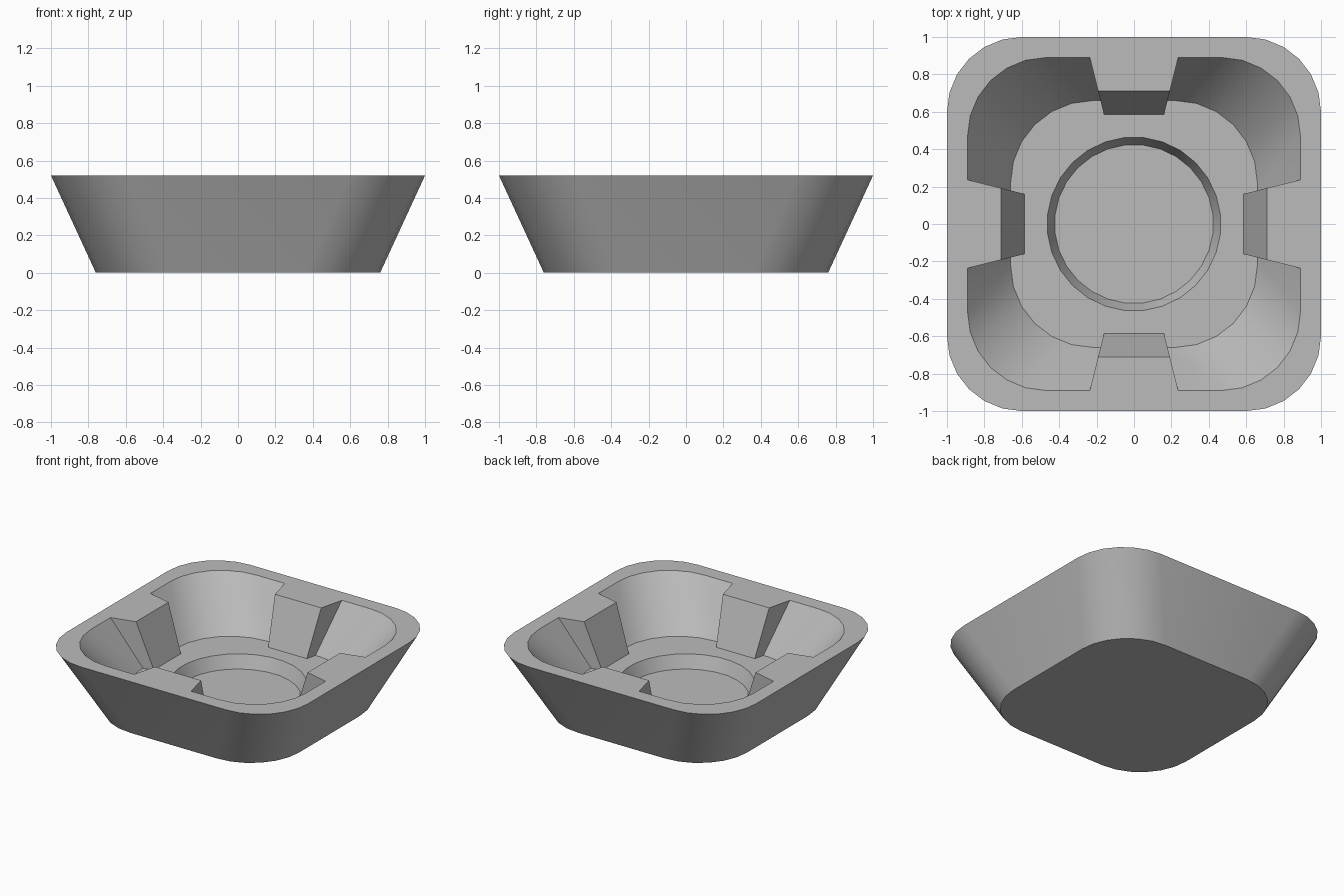
import bpy, bmesh, math

cube = bpy.data.objects.get("Cube")
if cube:
    bpy.data.objects.remove(cube, do_unlink=True)

HEIGHT, FLOOR, RECESS = 0.52, 0.18, 0.085
STEPS = 6                      # segments per rounded corner

grey = bpy.data.materials.new("plain grey")
grey.use_nodes = True
COLOUR = (0.5, 0.5, 0.5, 1)
grey.diffuse_color = COLOUR
grey.node_tree.nodes["Principled BSDF"].inputs["Base Color"].default_value = COLOUR


def rounded_square(half, radius, z):
    points = []
    for corner in range(4):
        mid = math.radians(45 + 90 * corner)
        reach = (half - radius) * math.sqrt(2)
        for i in range(STEPS + 1):
            a = math.radians(90 * corner + 90 * i / STEPS)
            points.append((reach * math.cos(mid) + radius * math.cos(a),
                           reach * math.sin(mid) + radius * math.sin(a), z))
    return points


def circle(radius, z):
    count = 4 * (STEPS + 1)
    angles = [math.tau * (i + 0.5) / count for i in range(count)]
    return [(radius * math.cos(a), radius * math.sin(a), z) for a in angles]


def loft(name, rings):
    """Skin a stack of equal-sized rings and close both ends."""
    bm = bmesh.new()
    loops = [[bm.verts.new(p) for p in ring] for ring in rings]
    for low, high in zip(loops, loops[1:]):
        for i in range(len(low)):
            j = (i + 1) % len(low)
            bm.faces.new((low[i], low[j], high[j], high[i]))
    bm.faces.new(loops[0])
    bm.faces.new(loops[-1])
    bmesh.ops.recalc_face_normals(bm, faces=bm.faces)
    mesh = bpy.data.meshes.new(name)
    bm.to_mesh(mesh)
    bm.free()
    mesh.materials.append(grey)
    obj = bpy.data.objects.new(name, mesh)
    bpy.context.collection.objects.link(obj)
    return obj


# Tray body: outer wall, rim, inner wall, floor and round recess
tray = loft("tray", [
    rounded_square(0.76, 0.4, 0),
    rounded_square(1.0, 0.4, HEIGHT),
    rounded_square(0.89, 0.42, HEIGHT),
    rounded_square(0.66, 0.44, FLOOR),
    circle(0.465, FLOOR),
    circle(0.425, RECESS),
])


# Four tapered tabs, one in the middle of each inner wall
def tab_ring(front, back, z):
    def width(y):
        return 0.16 + (y - 0.585) * 0.25
    return [(-width(front), front, z), (width(front), front, z),
            (width(back), back, z), (-width(back), back, z)]


tabs = []
for side in range(4):
    tab = loft("tab", [tab_ring(0.555, 0.72, 0.1), tab_ring(0.71, 0.93, HEIGHT)])
    tab.rotation_euler.z = math.radians(90 * side)
    tabs.append(tab)

# Merge the tabs into the tray
bpy.ops.object.select_all(action='DESELECT')
bpy.context.view_layer.objects.active = tray
tray.select_set(True)
for tab in tabs:
    union = tray.modifiers.new("union", 'BOOLEAN')
    union.operation = 'UNION'
    union.solver = 'EXACT'
    union.object = tab
    bpy.ops.object.modifier_apply(modifier=union.name)
    bpy.data.objects.remove(tab, do_unlink=True)

bpy.ops.object.shade_smooth_by_angle(angle=math.radians(30))
